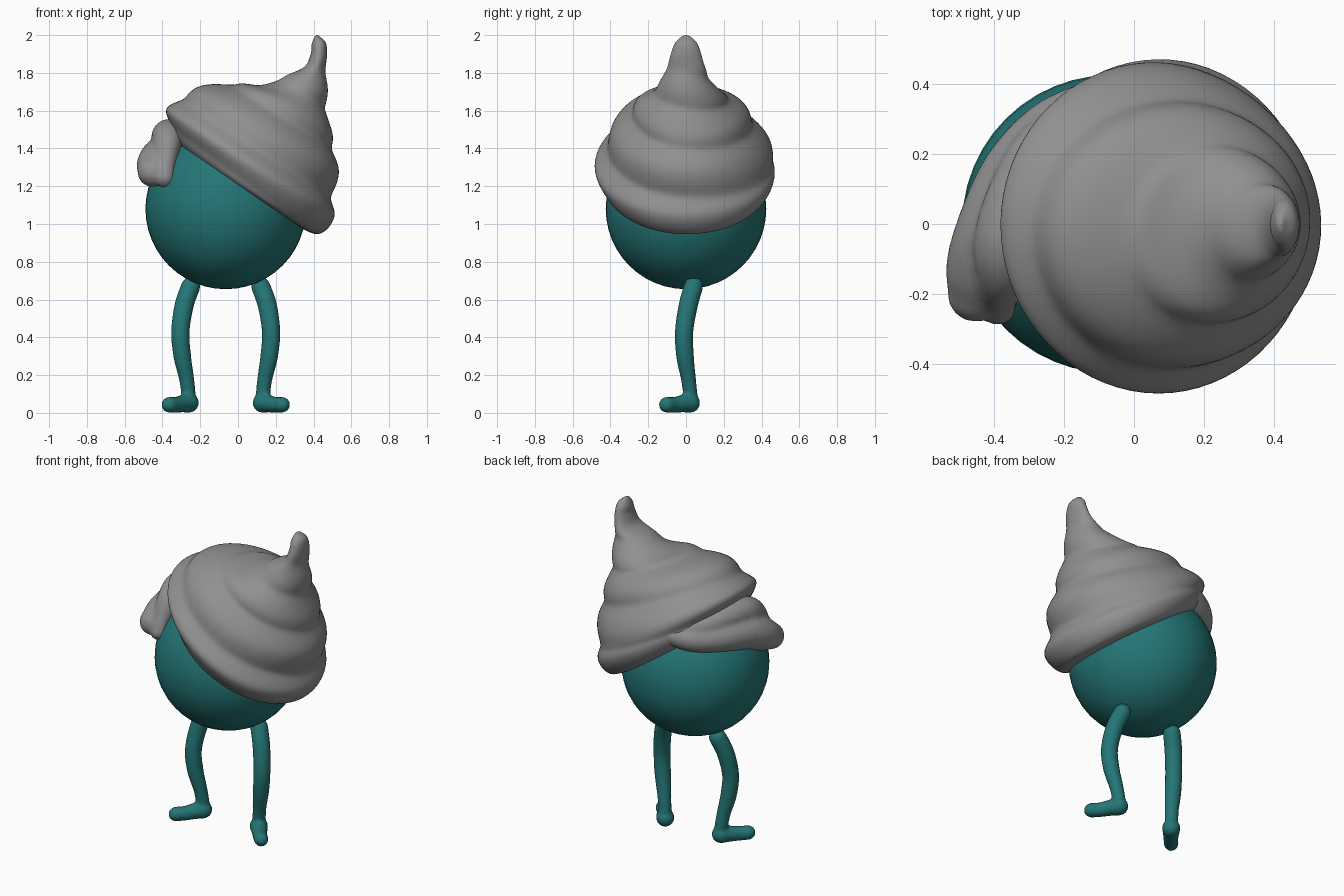
import bpy, bmesh
from math import sin, cos, pi, tau, sqrt
from mathutils import Vector

if "Cube" in bpy.data.objects:
    bpy.data.objects.remove(bpy.data.objects["Cube"])


def spline(pts, u):
    """Catmull-Rom value at u (0 .. len-1) through rows of numbers."""
    i = min(int(u), len(pts) - 2)
    f = u - i
    p0, p1, p2, p3 = (pts[max(0, min(len(pts) - 1, i + k))] for k in (-1, 0, 1, 2))
    return [b + 0.5 * f * (c - a + f * (2 * a - 5 * b + 4 * c - d + f * (3 * (b - c) + d - a)))
            for a, b, c, d in zip(p0, p1, p2, p3)]


def loft(bm, rings):
    """Skin closed rings of points and cap both ends."""
    rows = [[bm.verts.new(p) for p in ring] for ring in rings]
    n = len(rows[0])
    for a, b in zip(rows, rows[1:]):
        for j in range(n):
            bm.faces.new((a[j], a[(j + 1) % n], b[(j + 1) % n], b[j]))
    bm.faces.new(rows[0][::-1])
    bm.faces.new(rows[-1])


def tube(bm, pts, ref, steps=6, sides=20):
    """Round tube through (x, y, z, radius) points with domed ends."""
    count = (len(pts) - 1) * steps
    samples = [spline(pts, k / steps) for k in range(count + 1)]
    pos = [Vector(s[:3]) for s in samples]
    tan = [(pos[min(k + 1, count)] - pos[max(k - 1, 0)]).normalized() for k in range(count + 1)]
    dome = [pi / 2 * k / 5 for k in range(1, 5)] + [1.52]
    stations = [(pos[0] - tan[0] * samples[0][3] * sin(a), tan[0], samples[0][3] * cos(a))
                for a in reversed(dome)]
    stations += [(p, t, s[3]) for p, t, s in zip(pos, tan, samples)]
    stations += [(pos[-1] + tan[-1] * samples[-1][3] * sin(a), tan[-1], samples[-1][3] * cos(a))
                 for a in dome]
    rings = []
    for p, t, r in stations:
        side = t.cross(Vector(ref)).normalized()
        up = side.cross(t)
        rings.append([p + (side * cos(tau * j / sides) + up * sin(tau * j / sides)) * r
                      for j in range(sides)])
    loft(bm, rings)


def finish(bm, name, mat):
    bmesh.ops.recalc_face_normals(bm, faces=bm.faces[:])
    for f in bm.faces:
        f.smooth = True
    me = bpy.data.meshes.new(name)
    bm.to_mesh(me)
    bm.free()
    ob = bpy.data.objects.new(name, me)
    bpy.context.collection.objects.link(ob)
    me.materials.append(mat)
    return ob


def blend(ob, voxel, smooth):
    """Melt overlapping tubes into one soft surface."""
    fuse = ob.modifiers.new("fuse", 'REMESH')
    fuse.mode = 'VOXEL'
    fuse.voxel_size = voxel
    fuse.use_smooth_shade = True
    ob.modifiers.new("soften", 'SMOOTH').iterations = smooth


def material(name, colour):
    mat = bpy.data.materials.new(name)
    mat.diffuse_color = (*colour, 1)
    mat.use_nodes = True
    mat.node_tree.nodes["Principled BSDF"].inputs["Base Color"].default_value = mat.diffuse_color
    return mat


teal = material("teal", (0.018, 0.18, 0.18))
grey = material("grey", (0.28, 0.28, 0.28))
MID = -0.065

# Round body
bm = bmesh.new()
bmesh.ops.create_uvsphere(bm, u_segments=48, v_segments=24, radius=0.425)
bmesh.ops.translate(bm, verts=bm.verts[:], vec=(MID, 0, 1.08))
finish(bm, "body", teal)

# Legs with turned-out feet, mirrored about the body centre
LEG = [(0.185, 0.04, 0.67, 0.051), (0.22, 0.012, 0.57, 0.051), (0.24, -0.01, 0.43, 0.049),
       (0.23, -0.005, 0.3, 0.047), (0.207, 0.013, 0.18, 0.04), (0.195, 0.025, 0.08, 0.038)]
FOOT = [(0.195, 0.022, 0.053, 0.053), (0.225, -0.015, 0.049, 0.047),
        (0.262, -0.062, 0.043, 0.042), (0.299, -0.102, 0.043, 0.042)]
for name, s in (("left_leg", -1), ("right_leg", 1)):
    bm = bmesh.new()
    for path, ref in ((LEG, (0, 1, 0)), (FOOT, (0, 0, 1))):
        tube(bm, [(MID + s * x, y, z, r) for x, y, z, r in path], ref)
    blend(finish(bm, name, teal), 0.01, 4)

# Swirled cream cap: left x, z, right x, z and half depth of each ring
CAP = [(-0.28, 1.38, 0.30, 1.00, 0.37), (-0.335, 1.46, 0.425, 0.945, 0.43),
       (-0.37, 1.55, 0.505, 1.04, 0.475), (-0.36, 1.62, 0.505, 1.16, 0.445),
       (-0.27, 1.69, 0.525, 1.30, 0.385), (-0.15, 1.735, 0.505, 1.42, 0.32),
       (0.00, 1.745, 0.48, 1.53, 0.255), (0.13, 1.735, 0.47, 1.64, 0.19),
       (0.25, 1.785, 0.47, 1.74, 0.13), (0.35, 1.83, 0.465, 1.83, 0.10),
       (0.385, 1.90, 0.472, 1.90, 0.08), (0.39, 1.95, 0.465, 1.96, 0.06),
       (0.405, 1.99, 0.435, 1.99, 0.026), (0.418, 2.0, 0.422, 2.0, 0.003)]
rings = []
for k in range((len(CAP) - 1) * 8 + 1):
    t = k / 8
    lx, lz, rx, rz, w = spline(CAP, t)
    centre = Vector(((lx + rx) / 2, 0, (lz + rz) / 2))
    half = Vector(((rx - lx) / 2, 0, (rz - lz) / 2))
    amp = 0.036 * min(1, t / 3) * max(0, min(1, (9.5 - t) / 4))
    ring = []
    for j in range(72):
        a = tau * j / 72
        v = half * cos(a) + Vector((0, w, 0)) * sin(a)
        # spiral ridge, rising one coil per turn
        coil = sqrt(cos(pi / 2 * (t - 0.7 - (pi - a) / pi)) ** 2 + 0.04)
        ring.append(centre + v + v.normalized() * amp * (coil - 0.68))
    rings.append(ring)
bm = bmesh.new()
loft(bm, rings)
finish(bm, "cream_cap", grey)

# Loose end of the swirl, folded round the left side
LOWER = [(-0.12, 0.35, 1.41, 0.06), (-0.24, 0.28, 1.38, 0.075), (-0.35, 0.15, 1.37, 0.085),
         (-0.41, -0.02, 1.355, 0.10), (-0.438, -0.13, 1.31, 0.1), (-0.453, -0.2, 1.275, 0.08)]
UPPER = [(-0.15, 0.31, 1.44, 0.06), (-0.27, 0.22, 1.45, 0.07), (-0.34, 0.08, 1.47, 0.08),
         (-0.37, -0.05, 1.465, 0.088), (-0.375, -0.14, 1.42, 0.075), (-0.385, -0.21, 1.31, 0.055),
         (-0.388, -0.235, 1.245, 0.054)]
bm = bmesh.new()
for path in (LOWER, UPPER):
    tube(bm, path, (0, 0.3, 1))
blend(finish(bm, "cream_tail", grey), 0.015, 4)
